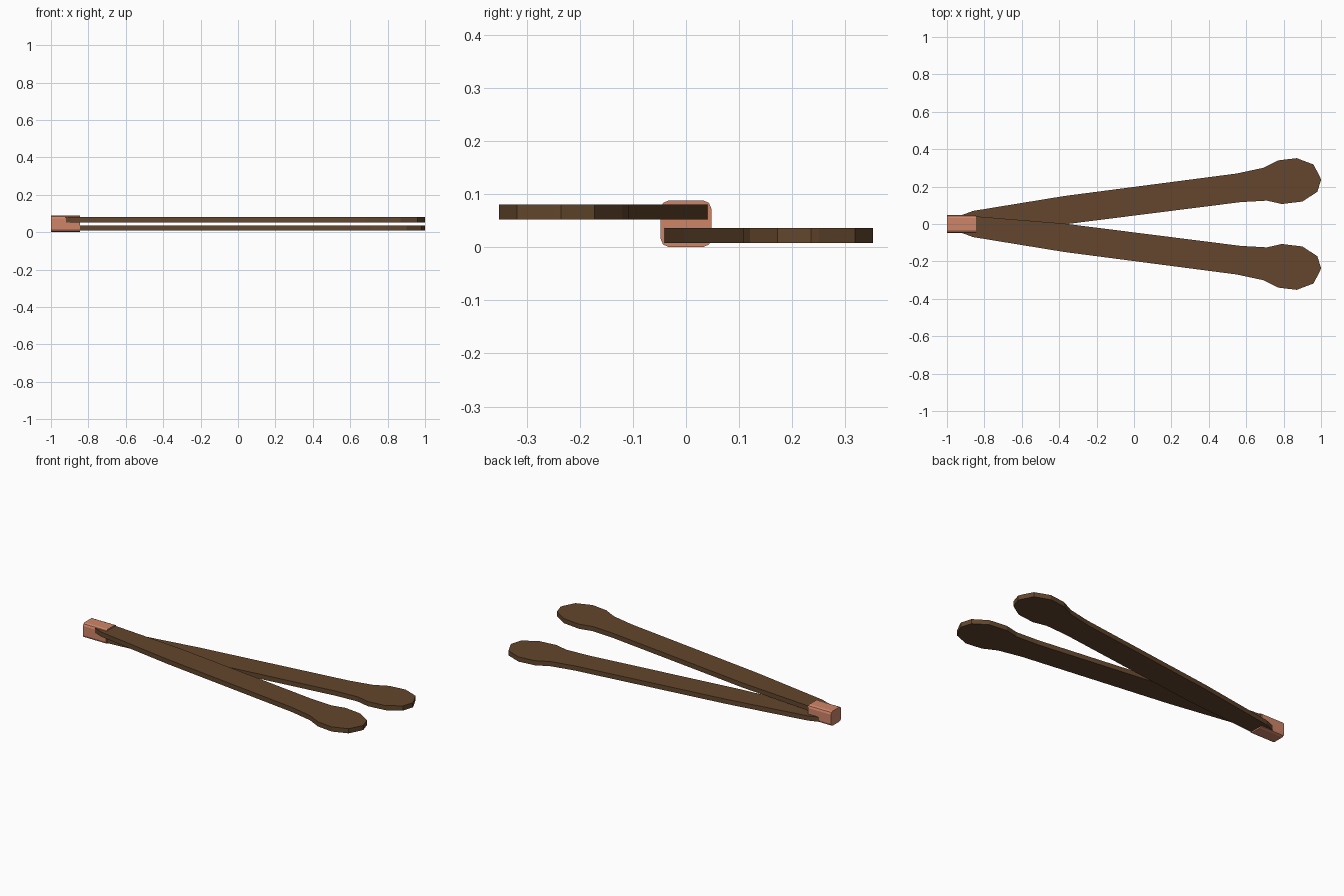
import bpy, bmesh

if "Cube" in bpy.data.objects:
    bpy.data.objects.remove(bpy.data.objects["Cube"])


def material(name, colour):
    m = bpy.data.materials.new(name)
    m.diffuse_color = (*colour, 1)
    m.use_nodes = True
    m.node_tree.nodes["Principled BSDF"].inputs["Base Color"].default_value = m.diffuse_color
    return m


wood = material("dark brown", (0.125, 0.062, 0.026))
copper = material("copper pink", (0.62, 0.235, 0.14))

# Outline of one paddle, seen from above
OUTLINE = [(-0.95, 0.0), (-0.92, -0.048), (-0.86, -0.07), (-0.37, -0.15),
           (0.55, -0.27), (0.69, -0.30), (0.77, -0.34), (0.87, -0.352),
           (0.96, -0.318), (0.995, -0.25), (1.0, -0.235), (0.98, -0.172),
           (0.90, -0.12), (0.79, -0.107), (0.71, -0.125), (0.57, -0.117),
           (-0.38, 0.003), (-0.86, 0.042), (-0.92, 0.035)]


def prism(name, loop, vec, mat):
    """Extrude a closed loop of 3D points along vec."""
    bm = bmesh.new()
    face = bm.faces.new([bm.verts.new(p) for p in loop])
    ext = bmesh.ops.extrude_face_region(bm, geom=[face])
    verts = [v for v in ext["geom"] if isinstance(v, bmesh.types.BMVert)]
    bmesh.ops.translate(bm, verts=verts, vec=vec)
    bmesh.ops.recalc_face_normals(bm, faces=bm.faces)
    me = bpy.data.meshes.new(name)
    bm.to_mesh(me)
    bm.free()
    me.materials.append(mat)
    ob = bpy.data.objects.new(name, me)
    bpy.context.collection.objects.link(ob)
    return ob


# Two mirrored paddles, one above the other
for name, side, z in (("upper_paddle", 1, 0.052), ("lower_paddle", -1, 0.008)):
    prism(name, [(x, y * side, z) for x, y in OUTLINE], (0, 0, 0.028), wood)

# Hinge block, rounded along its length
w, h, r = 0.048, 0.088, 0.016
section = []
for sy, sz in ((1, 1), (-1, 1), (-1, -1), (1, -1)):
    corner = [(w, h / 2 - r), (w - 0.3 * r, h / 2 - 0.3 * r), (w - r, h / 2)]
    if sy * sz < 0:
        corner.reverse()
    section += [(-1.0, sy * y, h / 2 + sz * z) for y, z in corner]
block = prism("hinge_block", section, (0.155, 0, 0), copper)
